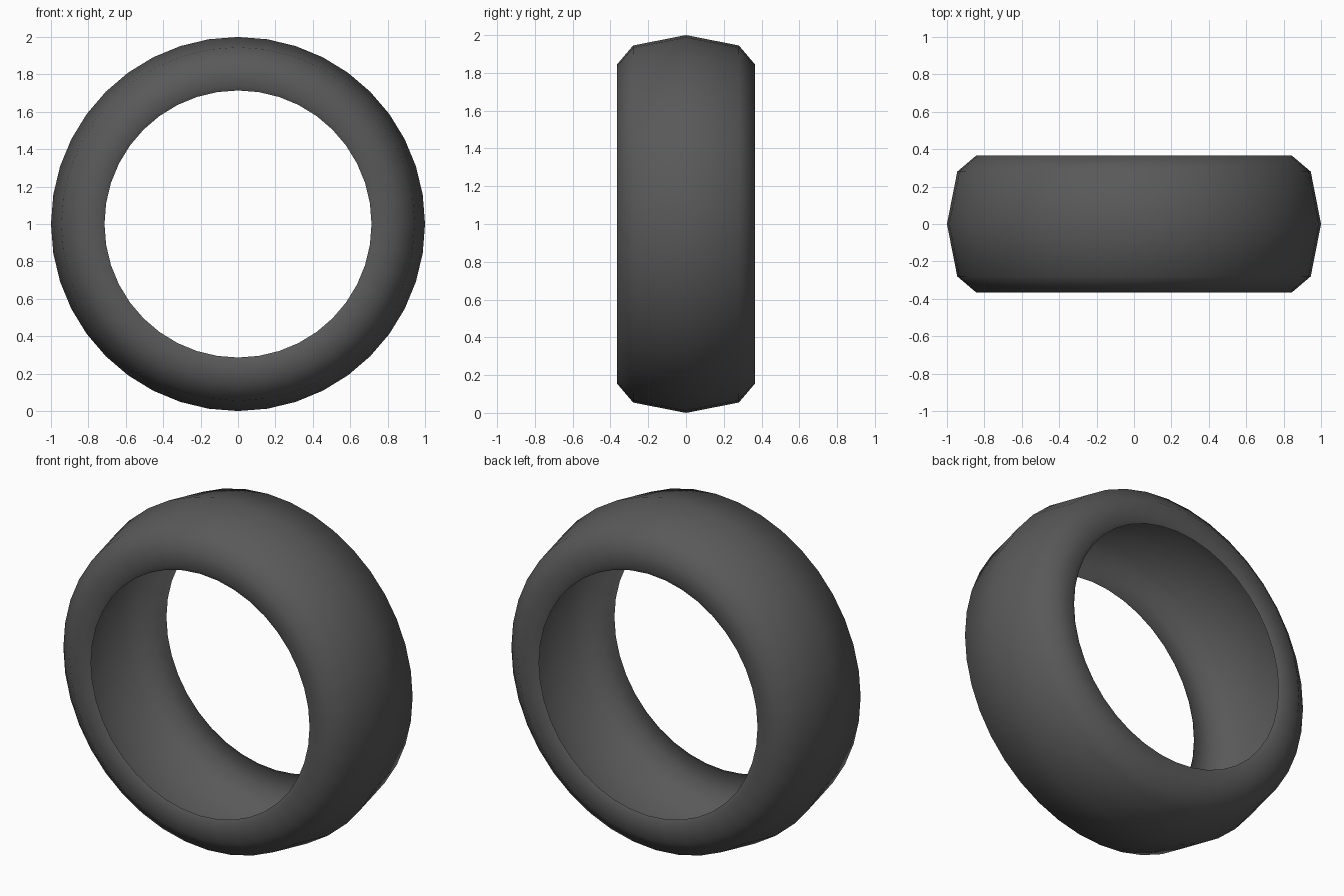
import bpy, bmesh
from math import sin, cos, pi

if "Cube" in bpy.data.objects:
    bpy.data.objects.remove(bpy.data.objects["Cube"])

SEGMENTS = 40

# half cross-section as (distance from centre plane, radius): tread, shoulder, sidewall, lip
half = [(0, 1.0), (0.28, 0.945), (0.365, 0.845), (0.365, 0.74), (0.352, 0.714)]
# mirror it into an open, hollow profile running from lip to lip
profile = [(-y, r) for y, r in reversed(half[1:])] + half


def revolve(name, points, segments, height):
    """Spin an open profile around the y axis."""
    bm = bmesh.new()
    rings = []
    for i in range(segments):
        a = 2 * pi * i / segments
        rings.append([bm.verts.new((r * sin(a), y, height + r * cos(a))) for y, r in points])
    for i in range(segments):
        a, b = rings[i], rings[(i + 1) % segments]
        for j in range(len(points) - 1):
            bm.faces.new((a[j], a[j + 1], b[j + 1], b[j]))
    bmesh.ops.recalc_face_normals(bm, faces=bm.faces)
    for f in bm.faces:
        f.smooth = True
    mesh = bpy.data.meshes.new(name)
    bm.to_mesh(mesh)
    bm.free()
    obj = bpy.data.objects.new(name, mesh)
    bpy.context.collection.objects.link(obj)
    return obj


# tyre
tyre = revolve("tyre", profile, SEGMENTS, 1.0)
rubber = bpy.data.materials.new("dark_rubber")
rubber.diffuse_color = (0.1, 0.1, 0.1, 1)
rubber.use_nodes = True
rubber.node_tree.nodes["Principled BSDF"].inputs["Base Color"].default_value = rubber.diffuse_color
tyre.data.materials.append(rubber)
